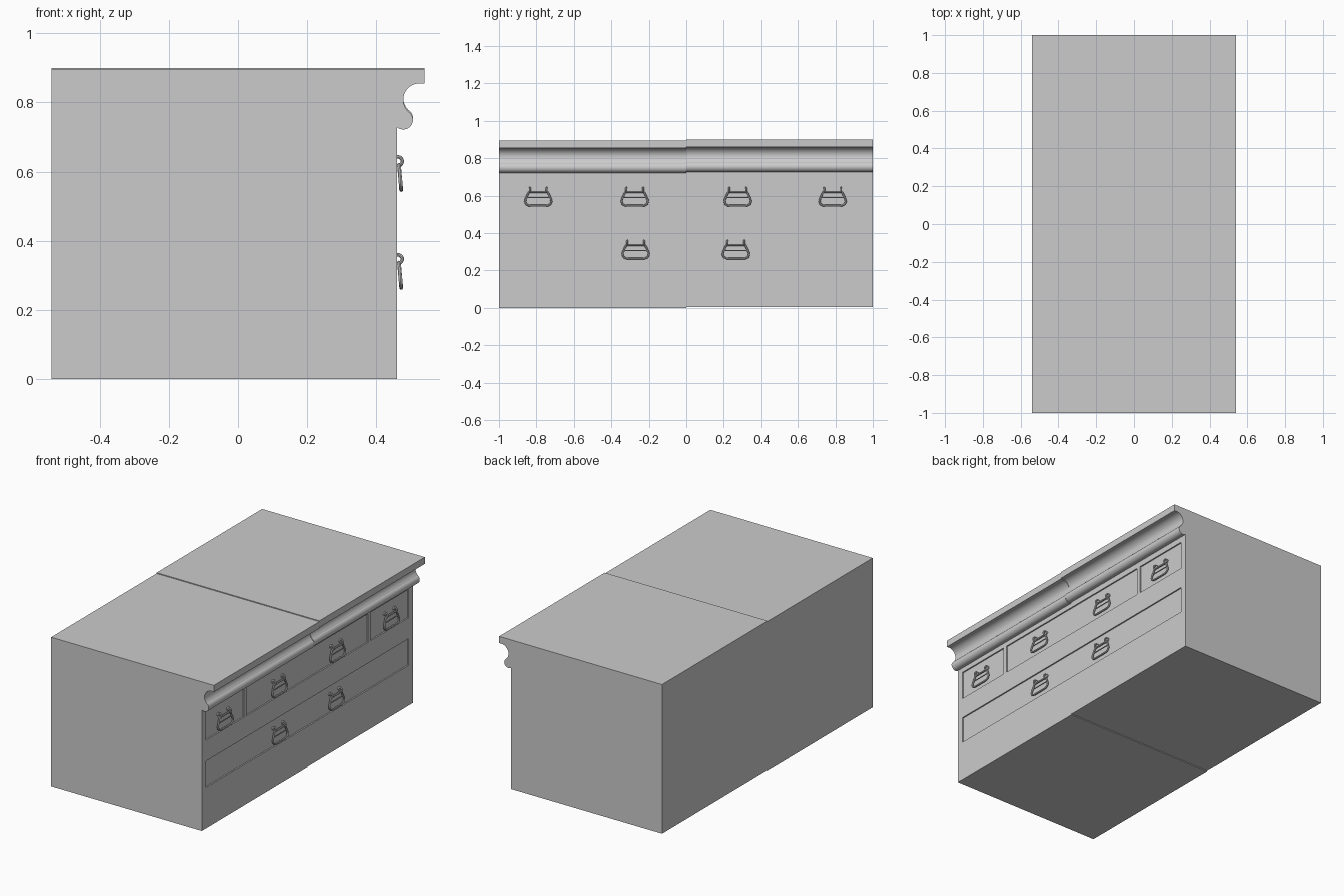
import bpy, bmesh
from math import cos, sin, radians
from mathutils import Vector

if "Cube" in bpy.data.objects:
    bpy.data.objects.remove(bpy.data.objects["Cube"])

grey = bpy.data.materials.new("plain_grey")
grey.use_nodes = True
COLOUR = (0.6, 0.6, 0.6, 1)
grey.diffuse_color = COLOUR
grey.node_tree.nodes["Principled BSDF"].inputs["Base Color"].default_value = COLOUR

WALL, BACK, LIP, HEIGHT, STEP = 0.46, -0.54, 0.54, 0.895, 0.005


def make_object(name, bm):
    mesh = bpy.data.meshes.new(name)
    bmesh.ops.recalc_face_normals(bm, faces=bm.faces)
    bm.to_mesh(mesh)
    bm.free()
    obj = bpy.data.objects.new(name, mesh)
    bpy.context.collection.objects.link(obj)
    mesh.materials.append(grey)
    return obj


def activate(obj):
    bpy.ops.object.select_all(action='DESELECT')
    obj.select_set(True)
    bpy.context.view_layer.objects.active = obj


def smooth(obj, angle):
    activate(obj)
    bpy.ops.object.shade_smooth_by_angle(angle=radians(angle))


def arc(cx, cz, r, start, end, steps):
    angles = [radians(start + (end - start) * i / steps) for i in range(steps + 1)]
    return [(cx + r * cos(a), cz + r * sin(a)) for a in angles]


def prism(name, profile, y0, y1, lift=0):
    bm = bmesh.new()
    face = bm.faces.new([bm.verts.new((x, y0, z + lift)) for x, z in profile])
    side = bmesh.ops.extrude_face_region(bm, geom=[face])["geom"]
    verts = [v for v in side if isinstance(v, bmesh.types.BMVert)]
    bmesh.ops.translate(bm, verts=verts, vec=(0, y1 - y0, 0))
    return make_object(name, bm)


# Two cabinet halves with a bead and cove moulding under the lip
bead = arc(0.478, 0.750, 0.028, -130, 60, 18)
cove = arc(0.525, 0.808, 0.047, 225, 90, 18)
profile = [(BACK, 0), (WALL, 0)] + bead + cove + [
    (LIP, 0.855), (LIP, HEIGHT), (BACK, HEIGHT)]
halves = [prism("cabinet_half_front", profile, -1, 0),
          prism("cabinet_half_rear", profile, 0, 1, STEP)]

# Shallow drawer panels sunk into the wall
DEPTH = 0.008
drawers = [(-0.96, -0.60, 0.53, 0.70), (-0.575, 0.575, 0.53, 0.70),
           (0.60, 0.96, 0.53, 0.70), (-0.96, 0.96, 0.245, 0.405)]
for y0, y1, z0, z1 in drawers:
    x0, x1 = WALL - DEPTH, WALL + 0.02
    cutter = prism("drawer_cutter", [(x0, z0), (x1, z0), (x1, z1), (x0, z1)], y0, y1)
    cutter.hide_render = True
    for half in halves:
        activate(half)
        mod = half.modifiers.new("drawer_recess", 'BOOLEAN')
        mod.operation, mod.solver, mod.object = 'DIFFERENCE', 'EXACT', cutter
        bpy.ops.object.modifier_apply(modifier=mod.name)
    bpy.data.objects.remove(cutter)
for half in halves:
    smooth(half, 25)


# Drop handles: a bail ring, a cross rod and two hooks
def tube(bm, points, radius, closed=False, sides=8):
    pts = [Vector(p) for p in points]
    n = len(pts)
    rings = []
    for i, p in enumerate(pts):
        a = pts[i - 1] if closed or i else p
        b = pts[(i + 1) % n] if closed or i < n - 1 else p
        turn = (b - a).to_track_quat('Z', 'Y')
        rings.append([bm.verts.new(p + turn @ Vector(
            (radius * cos(radians(360 * k / sides)), radius * sin(radians(360 * k / sides)), 0)))
            for k in range(sides)])
    pairs = list(zip(rings, rings[1:]))
    if closed:
        # Line the last ring up with the first
        first, last = rings[0], rings[-1]
        shift = min(range(sides), key=lambda s: sum(
            (last[k].co - first[(k + s) % sides].co).length for k in range(sides)))
        pairs.append((last, first[shift:] + first[:shift]))
    else:
        bm.faces.new(rings[0])
        bm.faces.new(rings[-1])
    for r, s in pairs:
        shift = min(range(sides), key=lambda t: sum(
            (r[k].co - s[(k + t) % sides].co).length for k in range(sides)))
        s = s[shift:] + s[:shift]
        for k in range(sides):
            j = (k + 1) % sides
            bm.faces.new((r[k], r[j], s[j], s[k]))


def handle(name, y, top):
    bm = bmesh.new()

    def hang(dy, drop):
        return (WALL + 0.003 + 0.09 * drop, y + dy, top - drop)

    half = [(0.042, 0.028), (0.050, 0.030), (0.055, 0.038), (0.068, 0.068),
            (0.070, 0.080), (0.066, 0.092), (0.056, 0.099), (0.040, 0.101)]
    ring = [hang(dy, d) for dy, d in half] + [hang(-dy, d) for dy, d in reversed(half)]
    tube(bm, ring, 0.0055, closed=True)
    tube(bm, [hang(-0.062, 0.058), hang(0.062, 0.058)], 0.0025)
    for s in (-1, 1):
        hook = arc(WALL + 0.002, top - 0.018, 0.013, 95, -75, 8)
        tube(bm, [(WALL - DEPTH - 0.002, y + s * 0.045, top - 0.006)]
             + [(x, y + s * 0.045, z) for x, z in hook], 0.005)
        tube(bm, [(WALL - DEPTH - 0.002, y + s * 0.045, top - 0.012),
                  (WALL, y + s * 0.045, top - 0.012)], 0.011)
    smooth(make_object(name, bm), 40)


for i, y in enumerate((-0.79, -0.275, 0.275, 0.785)):
    handle(f"upper_drawer_handle_{i + 1}", y, 0.648)
for i, y in enumerate((-0.27, 0.265)):
    handle(f"lower_drawer_handle_{i + 1}", y, 0.365)
